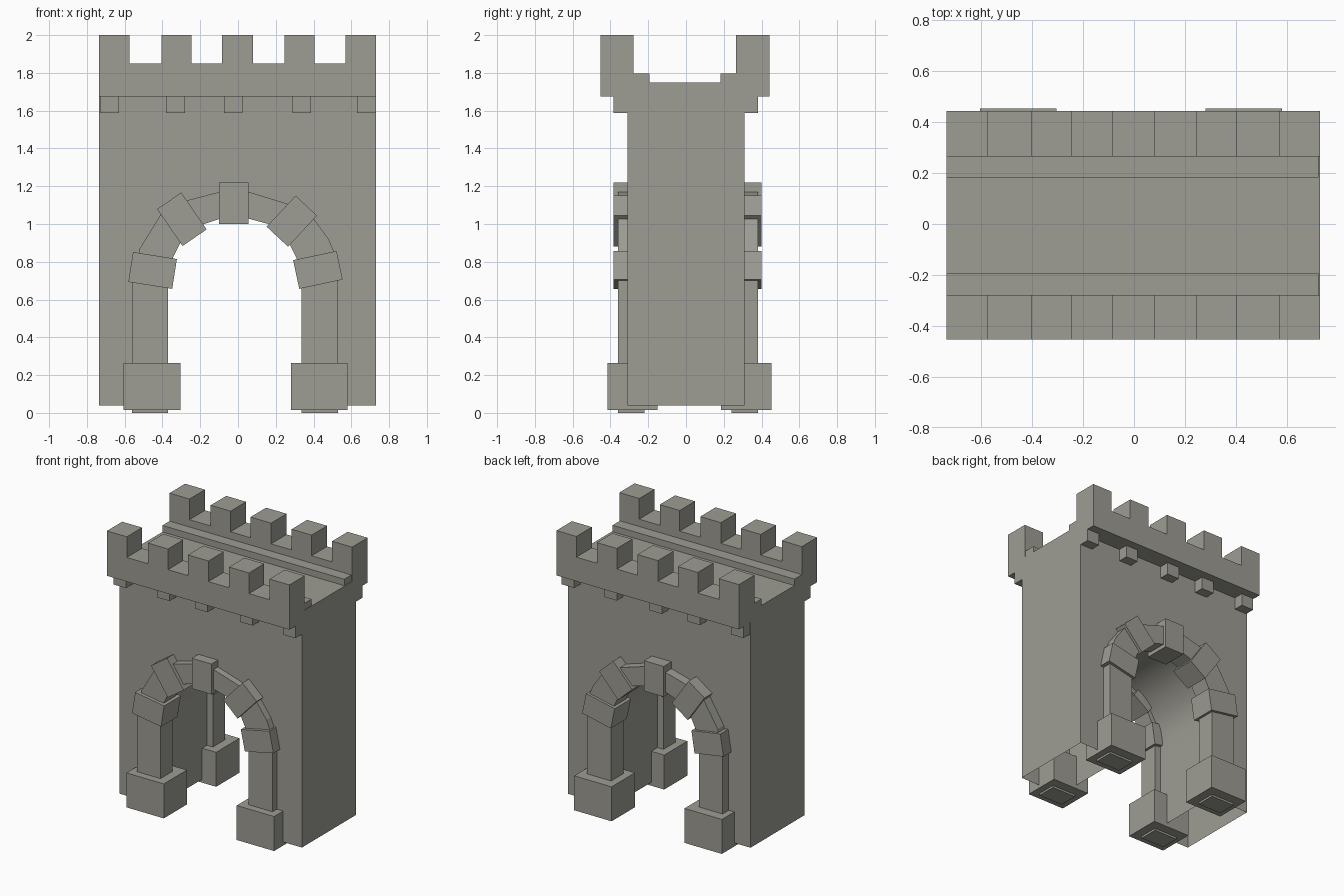
import bpy, bmesh, math
from mathutils import Matrix, Vector

if "Cube" in bpy.data.objects:
    bpy.data.objects.remove(bpy.data.objects["Cube"])

stone = bpy.data.materials.new("grey stone")
stone.diffuse_color = (0.34, 0.335, 0.295, 1)
stone.use_nodes = True
stone.node_tree.nodes["Principled BSDF"].inputs["Base Color"].default_value = stone.diffuse_color


def finish(name, bm):
    bmesh.ops.recalc_face_normals(bm, faces=bm.faces[:])
    me = bpy.data.meshes.new(name)
    bm.to_mesh(me)
    bm.free()
    me.materials.append(stone)
    ob = bpy.data.objects.new(name, me)
    bpy.context.scene.collection.objects.link(ob)
    return ob


def extrude(name, profile, y0, y1, open_below=None):
    """Extrude an x-z outline from y0 to y1; optionally leave the underside open."""
    bm = bmesh.new()
    f = bm.faces.new([bm.verts.new((x, y0, z)) for x, z in profile])
    r = bmesh.ops.extrude_face_region(bm, geom=[f], use_keep_orig=True)
    vs = [v for v in r["geom"] if isinstance(v, bmesh.types.BMVert)]
    bmesh.ops.translate(bm, verts=vs, vec=(0, y1 - y0, 0))
    bmesh.ops.recalc_face_normals(bm, faces=bm.faces[:])
    if open_below is not None:
        low = [f for f in bm.faces if all(v.co.z < open_below for v in f.verts)]
        bmesh.ops.delete(bm, geom=low, context='FACES')
    return finish(name, bm)


def box(name, x0, x1, y0, y1, z0, z1, tilt=0):
    bm = bmesh.new()
    c = Vector(((x0 + x1) / 2, (y0 + y1) / 2, (z0 + z1) / 2))
    m = (Matrix.Translation(c) @ Matrix.Rotation(math.radians(tilt), 4, 'Y')
         @ Matrix.Diagonal((x1 - x0, y1 - y0, z1 - z0, 1)))
    bmesh.ops.create_cube(bm, size=1, matrix=m)
    return finish(name, bm)


L, R = -0.735, 0.73

# Gatehouse wall with arched passage
cx, rx, spring, rise = -0.017, 0.40, 0.66, 0.41
arch = [(cx - rx * math.cos(math.pi * i / 20), spring + rise * math.sin(math.pi * i / 20))
        for i in range(21)]
wall = [(L, 0.04), (cx - rx, 0.04)] + arch + [(cx + rx, 0.04), (R, 0.04), (R, 1.675), (L, 1.675)]
body = extrude("gate_wall", wall, -0.31, 0.31, open_below=0.05)
bpy.context.view_layer.objects.active = body
body.select_set(True)
bpy.ops.object.shade_smooth_by_angle(angle=math.radians(30))

# Walkway deck on top of the wall
box("walkway_deck", L, R, -0.278, 0.265, 1.66, 1.75)

# Crenellated parapet outline
merlons = [(L, -0.575), (-0.405, -0.245), (-0.085, 0.08), (0.245, 0.405), (0.57, R)]
crenel = [(L, 1.675)]
for a, b in merlons:
    if a != L:
        crenel.append((a, 1.85))
    crenel += [(a, 2.0), (b, 2.0)]
    if b != R:
        crenel.append((b, 1.85))
crenel.append((R, 1.675))

# Trim strip following both legs and the arch
outer = [(-0.56, 0), (-0.56, 0.70), (-0.52, 0.87), (-0.385, 1.09), (-0.25, 1.13), (-0.09, 1.172),
         (0.05, 1.172), (0.22, 1.12), (0.37, 1.07), (0.48, 0.92), (0.53, 0.80), (0.53, 0)]
inner = [(0.335, 0), (0.335, 0.70), (0.31, 0.82), (0.27, 0.90), (0.16, 1.0), (0.05, 1.03),
         (-0.09, 1.03), (-0.18, 1.0), (-0.30, 0.91), (-0.345, 0.82), (-0.37, 0.70), (-0.37, 0)]

# Raised arch stones: centre x, centre z, width, height, tilt
stones = [(-0.452, 0.754, 0.235, 0.16, 9), (-0.297, 1.025, 0.155, 0.237, -34.5),
          (-0.022, 1.11, 0.157, 0.22, 0), (0.285, 1.015, 0.155, 0.225, 43),
          (0.423, 0.757, 0.235, 0.155, -12)]

corbels = (-0.68, -0.33, -0.025, 0.3375, 0.68)

# side name, parapet y, ledge y, corbel y, trim y, stone y, base y
sides = [
    ("front", (-0.453, -0.278), (-0.278, -0.193), (-0.385, -0.28), (-0.36, -0.22),
     (-0.385, -0.195), (-0.415, -0.15)),
    ("back", (0.265, 0.443), (0.183, 0.265), (0.27, 0.382), (0.24, 0.38),
     (0.215, 0.40), (0.185, 0.453)),
]
for s, par, led, cor, tri, sto, bas in sides:
    extrude(s + "_parapet", crenel, *par)
    box(s + "_walkway_ledge", L, 0.725, *led, 1.70, 1.797)
    for i, x in enumerate(corbels):
        box(f"{s}_corbel_{i}", x - 0.05, x + 0.05, *cor, 1.587, 1.68)
    extrude(s + "_arch_trim", outer + inner, *tri)
    for i, (x, z, w, h, t) in enumerate(stones):
        box(f"{s}_arch_stone_{i}", x - w / 2, x + w / 2, *sto, z - h / 2, z + h / 2, t)
    for n, a, b in (("left", -0.605, -0.305), ("right", 0.28, 0.58)):
        box(f"{s}_{n}_base", a, b, *bas, 0.015, 0.265)
